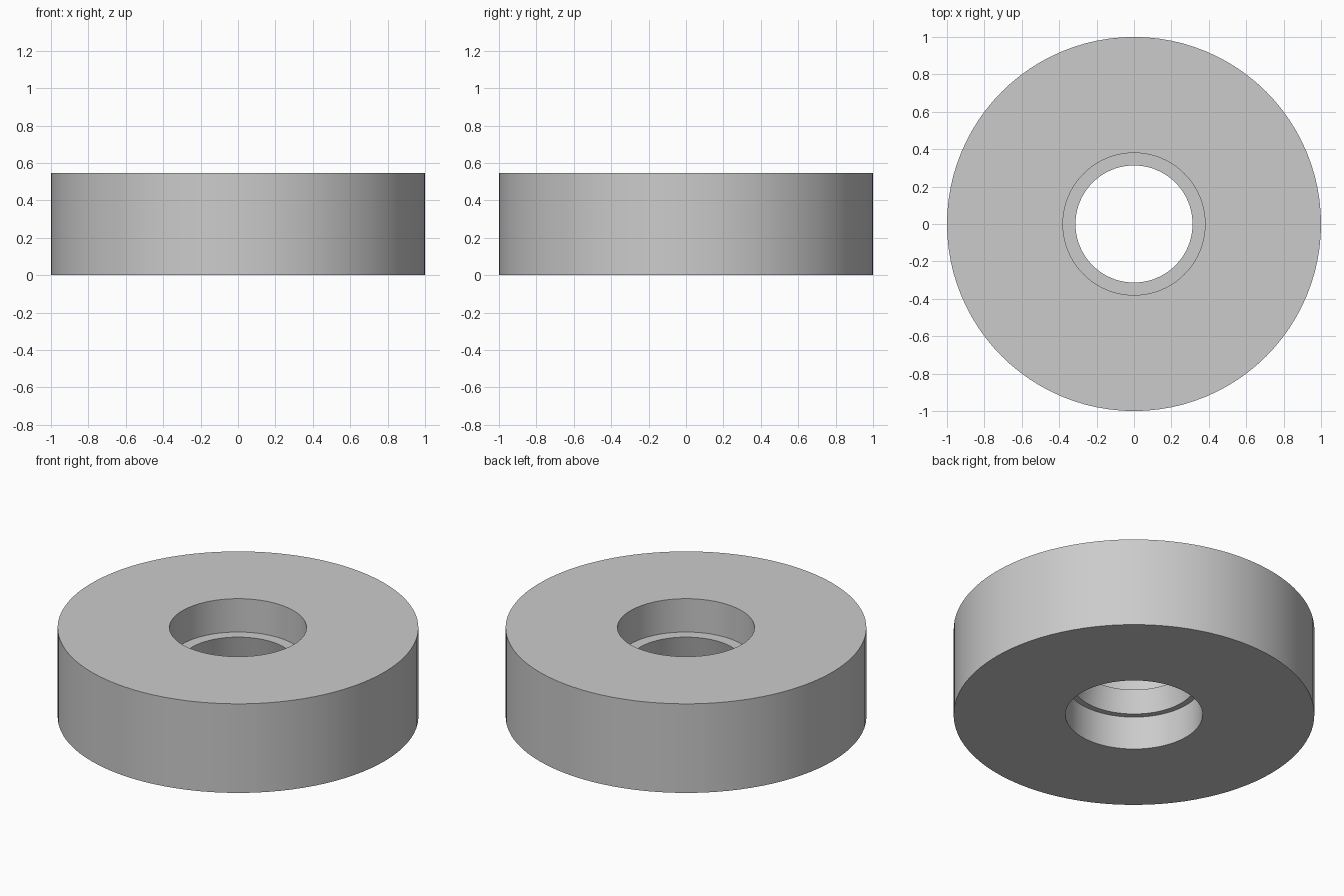
import bpy
import bmesh
import math

if "Cube" in bpy.data.objects:
    bpy.data.objects.remove(bpy.data.objects["Cube"], do_unlink=True)

HEIGHT = 0.545
OUTER = 1.0
BORE = 0.38          # recess radius on both faces
LIP_TOP = 0.313      # tapered lip, narrower at the top
LIP_BOTTOM = 0.345
RECESS = 0.204       # recess depth on both faces
SIDES = 96

# Plain grey finish
grey = bpy.data.materials.new("light_grey")
grey.use_nodes = True
colour = (0.6, 0.6, 0.6, 1.0)
grey.diffuse_color = colour
grey.node_tree.nodes["Principled BSDF"].inputs["Base Color"].default_value = colour

# Closed cross-section as (radius, height)
profile = [
    (OUTER, 0), (OUTER, HEIGHT), (BORE, HEIGHT), (BORE, HEIGHT - RECESS),
    (LIP_TOP, HEIGHT - RECESS), (LIP_BOTTOM, RECESS), (BORE, RECESS), (BORE, 0),
]

# Revolve the section into a ring with an inner lip
bm = bmesh.new()
verts = [bm.verts.new((r, 0, z)) for r, z in profile]
edges = [bm.edges.new((v, verts[(i + 1) % len(verts)])) for i, v in enumerate(verts)]
bmesh.ops.spin(bm, geom=verts + edges, cent=(0, 0, 0), axis=(0, 0, 1),
               angle=math.tau, steps=SIDES, use_merge=True)
bmesh.ops.remove_doubles(bm, verts=bm.verts[:], dist=0.0001)
bmesh.ops.recalc_face_normals(bm, faces=bm.faces[:])

mesh = bpy.data.meshes.new("ring_body")
bm.to_mesh(mesh)
bm.free()
mesh.materials.append(grey)
ring = bpy.data.objects.new("ring_body", mesh)
bpy.context.collection.objects.link(ring)

# Smooth round walls, sharp rims
bpy.ops.object.select_all(action="DESELECT")
ring.select_set(True)
bpy.context.view_layer.objects.active = ring
bpy.ops.object.shade_smooth_by_angle(angle=math.radians(30))
